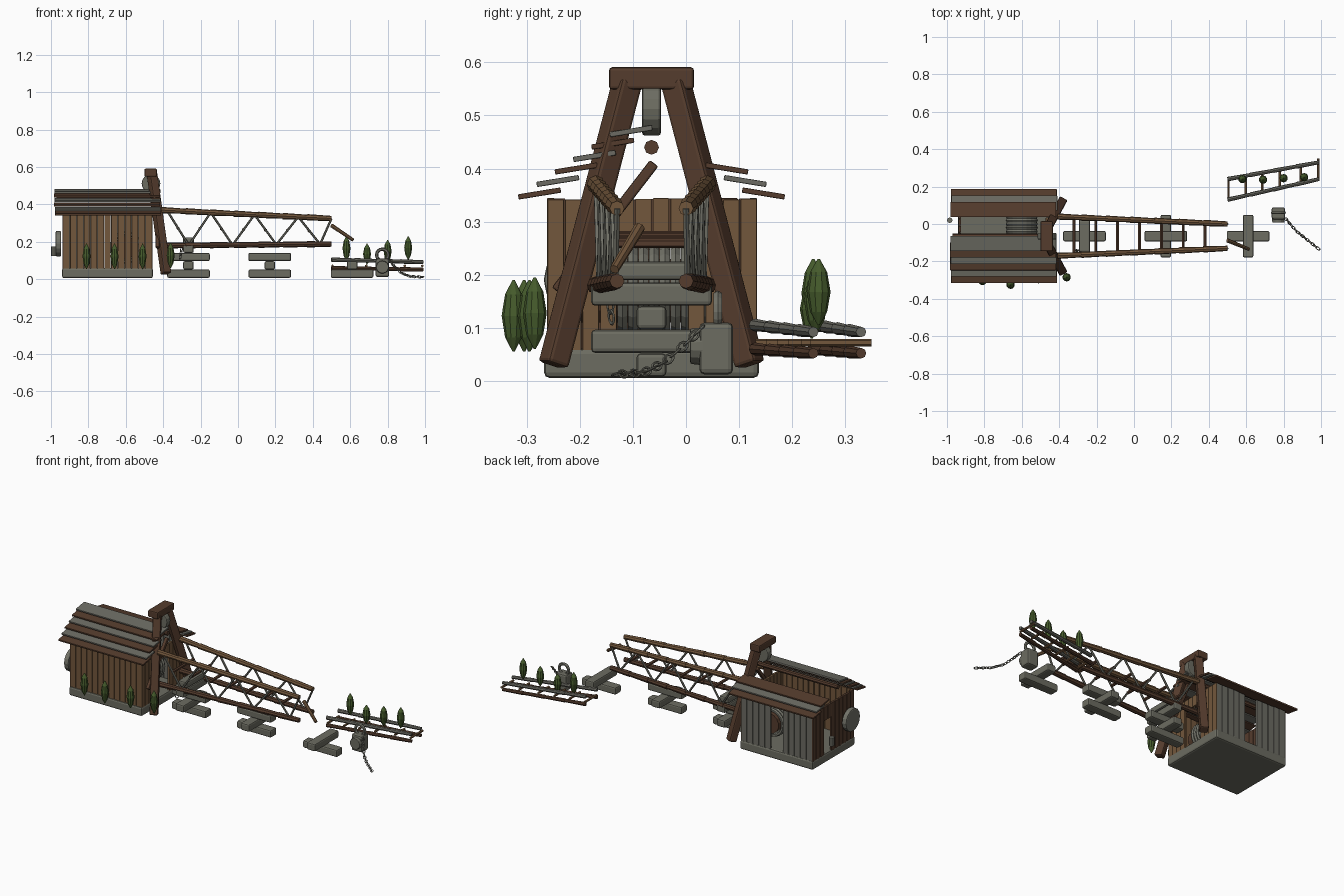
import bpy, bmesh, math, random
from mathutils import Vector, Matrix

random.seed(4)
cube = bpy.data.objects.get("Cube")
if cube:
    bpy.data.objects.remove(cube)


def material(name, rgb):
    m = bpy.data.materials.new(name)
    m.use_nodes = True
    m.diffuse_color = (*rgb, 1)
    m.node_tree.nodes["Principled BSDF"].inputs["Base Color"].default_value = (*rgb, 1)
    return m


STONE = material("stone grey", (0.15, 0.15, 0.12))
GREY = material("weathered grey wood", (0.15, 0.148, 0.125))
DARK = material("dark brown wood", (0.09, 0.045, 0.026))
TAN = material("tan wood", (0.17, 0.095, 0.045))
METAL = material("dull metal", (0.17, 0.17, 0.14))
GREEN = material("leaf green", (0.06, 0.105, 0.025))
MID = -0.065  # centre line of the crane


def finish(name, bm, mat, bevel=0.0):
    mesh = bpy.data.meshes.new(name)
    bmesh.ops.recalc_face_normals(bm, faces=bm.faces)
    bm.to_mesh(mesh)
    bm.free()
    mesh.materials.append(mat)
    ob = bpy.data.objects.new(name, mesh)
    bpy.context.collection.objects.link(ob)
    for p in mesh.polygons:
        p.use_smooth = False
    if bevel:
        mod = ob.modifiers.new("Bevel", 'BEVEL')
        mod.width = bevel
        mod.segments = 2
    return ob


def aim(a, b):
    """Matrix at the midpoint of a-b with local z along it and local x level."""
    d = (b - a).normalized()
    side = Vector((0, 0, 1)).cross(d)
    side = side.normalized() if side.length > 0.01 else Vector((1, 0, 0))
    rot = Matrix((side, d.cross(side), d)).transposed().to_4x4()
    return Matrix.Translation((a + b) / 2) @ rot


def beams(name, mat, items, bevel=0.004):
    """Square beams, each given as start, end, level width, other width."""
    bm = bmesh.new()
    for a, b, w, h in items:
        a, b = Vector(a), Vector(b)
        size = Matrix.Diagonal((w, h, (b - a).length, 1))
        bmesh.ops.create_cube(bm, size=1, matrix=aim(a, b) @ size)
    return finish(name, bm, mat, bevel)


def rods(name, mat, items, sides=8, bevel=0.0):
    """Round rods, each given as start, end, start radius, end radius."""
    bm = bmesh.new()
    for a, b, r0, r1 in items:
        a, b = Vector(a), Vector(b)
        bmesh.ops.create_cone(bm, cap_ends=True, segments=sides, radius1=r0, radius2=r1,
                              depth=(b - a).length, matrix=aim(a, b))
    return finish(name, bm, mat, bevel)


def log(a, b, r, count):
    """A log built of short, slightly tapered lengths."""
    a, b = Vector(a), Vector(b)
    return [(a.lerp(b, i / count), a.lerp(b, (i + 1) / count), r * 1.1, r * 0.9)
            for i in range(count)]


def torus(bm, mat4, major, minor, stretch=1.0, n=14, m=6):
    rings = []
    for i in range(n):
        t = 2 * math.pi * i / n
        ring = []
        for j in range(m):
            u = 2 * math.pi * j / m
            r = major + minor * math.cos(u)
            ring.append(bm.verts.new(mat4 @ Vector((r * math.cos(t), minor * math.sin(u),
                                                    r * math.sin(t) * stretch))))
        rings.append(ring)
    for i in range(n):
        p, q = rings[i], rings[(i + 1) % n]
        for j in range(m):
            k = (j + 1) % m
            bm.faces.new((p[j], p[k], q[k], q[j]))


def chain(name, points, step=0.019):
    bm = bmesh.new()
    pts = [Vector(p) for p in points]
    turn = 0
    for a, b in zip(pts, pts[1:]):
        n = max(1, round((b - a).length / step))
        for i in range(n):
            m4 = aim(a.lerp(b, i / n), a.lerp(b, (i + 1) / n))
            torus(bm, m4 @ Matrix.Rotation(turn * math.pi / 2 + 0.4, 4, 'Z'), 0.0075, 0.0022, 1.7, 10, 5)
            turn += 1
    return finish(name, bm, METAL)


# Hut floor and plank walls
beams("hut_floor", STONE, [((-0.94, MID, 0.033), (-0.455, MID, 0.033), 0.405, 0.055)], 0.01)


def wall(name, mat, start, end, count, gap=(), lintel=0.0):
    a, b = Vector(start), Vector(end)
    w = (b - a).length / count
    along_x = abs(b.x - a.x) > 0.1
    items = []
    for i in range(count):
        low = 0.055
        if i in gap:
            if not lintel:
                continue
            low = lintel
        c = a.lerp(b, (i + 0.5) / count)
        top = 0.345 - random.uniform(0, 0.004)
        size = (w * 0.93, 0.014) if along_x else (0.014, w * 0.93)
        items.append(((c.x, c.y, low), (c.x, c.y, top), *size))
    beams(name, mat, items, 0.002)


wall("front_wall", TAN, (-0.935, -0.255, 0), (-0.46, -0.255, 0), 13)
wall("back_wall", GREY, (-0.935, 0.127, 0), (-0.46, 0.127, 0), 12, (5, 6))
wall("left_wall", TAN, (-0.465, -0.262, 0), (-0.465, 0.135, 0), 12, (4, 5, 6, 7), 0.28)
wall("right_wall", DARK, (-0.932, -0.262, 0), (-0.932, 0.135, 0), 11, (6, 7), 0.26)

# Overlapping roof boards, the back slope has lost its upper ones
for shade, mat in enumerate((DARK, GREY)):
    boards = []
    for side, count in ((-1, 6), (1, 3)):
        for i in range(shade, count, 2):
            y, z = 0.211 - 0.0345 * i, 0.353 + 0.0235 * i
            slope = Vector((0, 0.04 * side, -0.0065))
            c = Vector((-0.697 + random.uniform(-0.004, 0.004), MID + side * y, z))
            boards.append((c - slope, c + slope, 0.566, 0.01))
    beams("roof_boards_" + ("grey" if shade else "brown"), mat, boards, 0.002)
rods("ridge_beam", DARK, [((-0.97, MID, 0.44), (-0.42, MID, 0.44), 0.014, 0.014)])
beams("fallen_rafter", DARK, [((-0.43, -0.245, 0.17), (-0.43, -0.06, 0.41), 0.02, 0.02)])

# Rope drum inside the hut
rods("drum_core", DARK, [((-0.6, -0.2, 0.17), (-0.6, 0.06, 0.17), 0.06, 0.06)], 14)
bm = bmesh.new()
for i in range(10):
    torus(bm, Matrix.Translation((-0.6, -0.14 + 0.02 * i, 0.17)), 0.075, 0.011, n=20)
finish("drum_rope", bm, METAL)

# Wheel and stub on the hut's end wall
rods("wall_wheel", METAL, [((-0.975, -0.2, 0.19), (-0.945, -0.2, 0.19), 0.068, 0.068)], 16, 0.006)
rods("wall_stub", METAL, [((-0.985, 0.02, 0.125), (-0.985, 0.02, 0.175), 0.015, 0.015)])

# A-frame with sheave
legs = [((-0.385, MID + s * 0.185, 0.03), (-0.46, MID + s * 0.045, 0.565), 0.046, 0.046) for s in (-1, 1)]
beams("frame_legs", DARK, legs, 0.007)
beams("frame_cap", DARK, [((-0.467, -0.145, 0.57), (-0.467, 0.015, 0.57), 0.066, 0.042)], 0.006)
rods("top_sheave", STONE, [((-0.465, MID - 0.018, 0.512), (-0.465, MID + 0.018, 0.512), 0.05, 0.05)], 16, 0.006)

# Lattice boom
X0, X1 = -0.41, 0.5


def boom(x, side, top):
    t = (x - X0) / (X1 - X0)
    z = 0.37 - 0.045 * t if top else 0.18 + 0.008 * t
    return Vector((x, MID + side * (0.105 - 0.04 * t), z))


nodes = [-0.38 + 0.117 * i for i in range(8)] + [X1]
for side, label in ((-1, "front"), (1, "back")):
    for top, mat in ((True, TAN), (False, DARK)):
        rods(f"boom_{'upper' if top else 'lower'}_chord_{label}", mat,
             log(boom(X0, side, top), boom(X1, side, top), 0.0155, 7))
    rods("boom_lattice_" + label, METAL,
         [(boom(a, side, i % 2 == 0), boom(b, side, i % 2 == 1), 0.006, 0.006)
          for i, (a, b) in enumerate(zip(nodes, nodes[1:]))], 6)
rungs = []
for a, b in zip(nodes[:-1], nodes[1:-1]):
    ends = [(boom((a + b) / 2, s, True) + boom((a + b) / 2, s, False)) / 2 for s in (-1, 1)]
    rungs.append((*ends, 0.009, 0.009))
rods("boom_rungs", DARK, rungs, 6)
rods("broken_tip", TAN, [((0.5, -0.088, 0.288), (0.615, -0.135, 0.21), 0.011, 0.009)])

# Stacked stone supports, taller towards the hut
for x, layers, label in ((-0.265, 4, "near"), (0.17, 3, "middle"), (0.61, 2, "far")):
    stack = []
    for i in range(layers):
        z = 0.03 + 0.0445 * i
        d = Vector((0, 0.114, 0)) if i % 2 else Vector((0.114, 0, 0))
        c = Vector((x, MID, z))
        stack.append((c - d, c + d, 0.056, 0.044))
    beams("support_" + label, STONE, stack, 0.008)
beams("support_saddle", STONE, [((-0.265, -0.15, 0.207), (-0.265, 0.02, 0.207), 0.06, 0.035)], 0.008)
chain("short_chain", [(-0.3, -0.145, 0.17), (-0.31, -0.14, 0.11)])

# Fallen boom section
near, far = (Vector((0.5, 0.13, 0)), Vector((0.99, 0.24, 0))), (Vector((0.5, 0.24, 0)), Vector((0.99, 0.33, 0)))
for label, (a, b) in (("near", near), ("far", far)):
    for level, mat, za, zb in (("upper", GREY, 0.105, 0.092), ("lower", DARK, 0.06, 0.052)):
        rods(f"fallen_{level}_chord_{label}", mat,
             log(a + Vector((0, 0, za)), b + Vector((0, 0, zb)), 0.011, 4))
up = Vector((0, 0, 0.072))
rods("fallen_rungs", TAN, [(near[0].lerp(near[1], t) + up, far[0].lerp(far[1], t) + up, 0.007, 0.007)
                           for t in (0.01, 0.2, 0.38, 0.57, 0.8)]
     + [((0.985, 0.235, 0.072), (0.985, 0.35, 0.072), 0.007, 0.007)], 6)

# Weight with shackle and chain
beams("weight_block", STONE, [((0.772, 0.057, 0.012), (0.772, 0.057, 0.11), 0.072, 0.064)], 0.01)
rods("weight_boss", STONE, [((0.772, 0.008, 0.065), (0.772, 0.035, 0.065), 0.033, 0.036)], 14, 0.003)
bm = bmesh.new()
torus(bm, Matrix.Translation((0.772, 0.06, 0.13)), 0.031, 0.009, n=16)
finish("weight_shackle", bm, METAL)
chain("loose_chain", [(0.81, 0.03, 0.1), (0.835, 0, 0.07), (0.87, -0.04, 0.035), (0.92, -0.08, 0.015), (0.99, -0.135, 0.012)])

# Pointed bushes along the hut and on the fallen section
spots = [(-0.81, -0.305, 0.055, 0.135), (-0.66, -0.325, 0.055, 0.135), (-0.51, -0.295, 0.055, 0.135),
         (-0.36, -0.285, 0.06, 0.135), (0.58, 0.24, 0.1, 0.13), (0.69, 0.237, 0.08, 0.11),
         (0.8, 0.245, 0.09, 0.12), (0.91, 0.25, 0.105, 0.125)]
for n, (x, y, z, h) in enumerate(spots):
    profile = [(0.002, 0), (0.016, 0.2), (0.0225, 0.5), (0.016, 0.8), (0.002, 1)]
    rods(f"bush_{n + 1}", GREEN, [((x, y, z + h * p[1]), (x, y, z + h * q[1]), p[0], q[0])
                                  for p, q in zip(profile, profile[1:])], 10)
